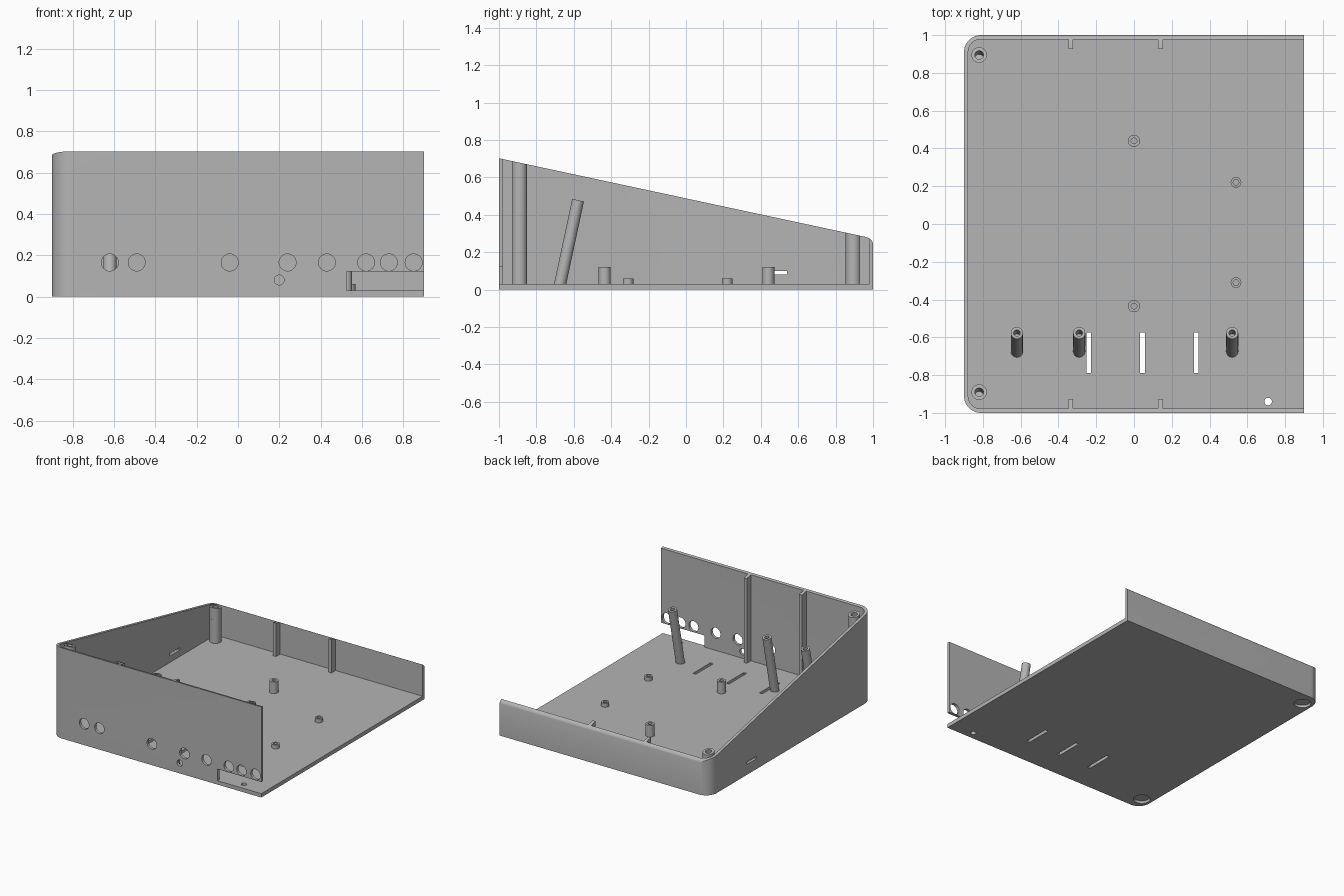
import bpy, bmesh, math
from mathutils import Matrix, Vector

if "Cube" in bpy.data.objects:
    bpy.data.objects.remove(bpy.data.objects["Cube"])

grey = bpy.data.materials.new("grey plastic")
grey.diffuse_color = (0.46, 0.46, 0.46, 1)
grey.use_nodes = True
grey.node_tree.nodes["Principled BSDF"].inputs["Base Color"].default_value = grey.diffuse_color

FLOOR, WALL = 0.03, 0.022
SLOPE = 0.2145
TILT = math.atan(SLOPE)


def top_z(y):
    return 0.488 - SLOPE * y


def prism(name, pts, vec):
    """Extrude a closed 3D outline along a vector."""
    bm = bmesh.new()
    f = bm.faces.new([bm.verts.new(p) for p in pts])
    g = bmesh.ops.extrude_face_region(bm, geom=[f])["geom"]
    bmesh.ops.translate(bm, vec=vec, verts=[v for v in g if isinstance(v, bmesh.types.BMVert)])
    bmesh.ops.recalc_face_normals(bm, faces=bm.faces)
    return finish(name, bm)


def finish(name, bm):
    me = bpy.data.meshes.new(name)
    bm.to_mesh(me)
    bm.free()
    me.materials.append(grey)
    ob = bpy.data.objects.new(name, me)
    bpy.context.collection.objects.link(ob)
    return ob


def box(name, x0, x1, y0, y1, z0, z1):
    return prism(name, [(x0, y0, z0), (x1, y0, z0), (x1, y1, z0), (x0, y1, z0)], (0, 0, z1 - z0))


def rod(name, start, end, r, n=32):
    a, b = Vector(start), Vector(end)
    rot = (b - a).to_track_quat("Z", "Y").to_matrix().to_4x4()
    bm = bmesh.new()
    bmesh.ops.create_cone(bm, cap_ends=True, segments=n, radius1=r, radius2=r,
                          depth=(b - a).length, matrix=Matrix.Translation((a + b) / 2) @ rot)
    return finish(name, bm)


def cut(ob, cutters, keep=False):
    """Subtract the cutters for good, then discard them."""
    for c in cutters:
        m = ob.modifiers.new("cut", "BOOLEAN")
        m.operation, m.solver, m.object = "DIFFERENCE", "EXACT", c
    dg = bpy.context.evaluated_depsgraph_get()
    me = bpy.data.meshes.new_from_object(ob.evaluated_get(dg))
    ob.modifiers.clear()
    ob.data = me
    if not keep:
        for c in cutters:
            bpy.data.objects.remove(c)


def outline(inset, x_end, z, r=0.09, n=10):
    """Plan outline with the two left corners rounded."""
    left, half, r = -0.9 + inset, 1 - inset, r - inset
    pts = [(x_end, half, z)]
    for cy, a0 in ((half - r, 90), (r - half, 180)):
        for i in range(n + 1):
            a = math.radians(a0 + 90 * i / n)
            pts.append((left + r + r * math.cos(a), cy + r * math.sin(a), z))
    return pts + [(x_end, -half, z)]


def top_cutter():
    """Everything above the sloping rim, with the rounded back edge."""
    p0, p1, p2 = (0.955, top_z(0.955)), (1.0, top_z(1.0)), (1.001, 0.24)
    prof = [(-1.1, top_z(-1.1))]
    for i in range(9):
        t = i / 8
        prof.append(tuple((1 - t) ** 2 * a + 2 * t * (1 - t) * b + t * t * c
                          for a, b, c in zip(p0, p1, p2)))
    prof += [(1.1, 0.24), (1.1, 1.2), (-1.1, 1.2)]
    return prism("rim_cutter", [(-1.2, y, z) for y, z in prof], (2.4, 0, 0))


# Case shell: floor plus front, left and back walls, open on the right
case = prism("case", outline(0, 0.9, 0), (0, 0, 0.9))
cuts = [prism("inside", outline(WALL, 1.1, FLOOR), (0, 0, 1)), top_cutter()]
# Round openings and connector notch in the front wall
for x in (-0.62, -0.49, -0.04, 0.24, 0.43, 0.62, 0.73, 0.85):
    cuts.append(rod("hole", (x, -1.1, 0.165), (x, -0.94, 0.165), 0.041))
cuts.append(rod("hole", (0.2, -1.1, 0.08), (0.2, -0.94, 0.08), 0.024))
cuts.append(box("notch", 0.525, 1.0, -1.1, -0.95, FLOOR, 0.12))
# Slot in the left wall
cuts.append(box("side_slot", -1.0, -0.85, 0.42, 0.54, 0.08, 0.1))
# Floor slots, small floor hole and screw recesses underneath
for x in (-0.24, 0.045, 0.33):
    cuts.append(box("floor_slot", x - 0.0125, x + 0.0125, -0.79, -0.575, -0.1, 0.1))
cuts.append(rod("floor_hole", (0.71, -0.94, -0.1), (0.71, -0.94, 0.1), 0.02))
for y in (-0.89, 0.895):
    cuts.append(rod("recess", (-0.82, y, -0.1), (-0.82, y, 0.02), 0.06))
cut(case, cuts)
parts = [case]

# Corner screw bosses, trimmed to the slope, with tilted holes
for label, y in (("front", -0.89), ("back", 0.895)):
    ob = rod(label + "_corner_boss", (-0.82, y, FLOOR - 0.005), (-0.82, y, 0.9), 0.041)
    axis = Vector((0, math.sin(TILT), math.cos(TILT)))
    c = Vector((-0.82, y, top_z(y)))
    cut(ob, [top_cutter(), rod("hole", c - axis * 0.09, c + axis * 0.1, 0.023)])
    parts.append(ob)

# Vertical stiffening ribs on the front and back walls
for x in (-0.335, 0.14):
    for label, y0, y1 in (("front", -0.99, -0.927), ("back", 0.927, 0.985)):
        ob = box(label + "_rib", x - 0.0125, x + 0.0125, y0, y1, FLOOR - 0.005, 0.9)
        cut(ob, [top_cutter()])
        parts.append(ob)

# Tilted panel posts, square to the sloping rim
for x in (-0.62, -0.29, 0.52):
    top = Vector((x, -0.577, 0.478))
    axis = Vector((0, math.sin(TILT), math.cos(TILT)))
    ob = rod("panel_post", top - axis * 0.52, top, 0.032)
    cut(ob, [box("below_floor", -1, 1, -1, 1, -0.5, FLOOR - 0.005),
             rod("hole", top - axis * 0.1, top + axis * 0.1, 0.017)])
    parts.append(ob)

# Board standoffs
for x, y, r, h in ((0, 0.44, 0.032, 0.12), (0, -0.435, 0.032, 0.12),
                   (0.54, 0.22, 0.028, 0.06), (0.54, -0.31, 0.028, 0.06)):
    ob = rod("board_standoff", (x, y, FLOOR - 0.005), (x, y, h), r)
    cut(ob, [rod("hole", (x, y, FLOOR + 0.001), (x, y, 0.3), 0.015)])
    parts.append(ob)

# Smooth the round surfaces, keep edges sharp
bpy.ops.object.select_all(action="DESELECT")
for ob in parts:
    ob.select_set(True)
bpy.context.view_layer.objects.active = case
bpy.ops.object.shade_smooth_by_angle(angle=math.radians(30))
